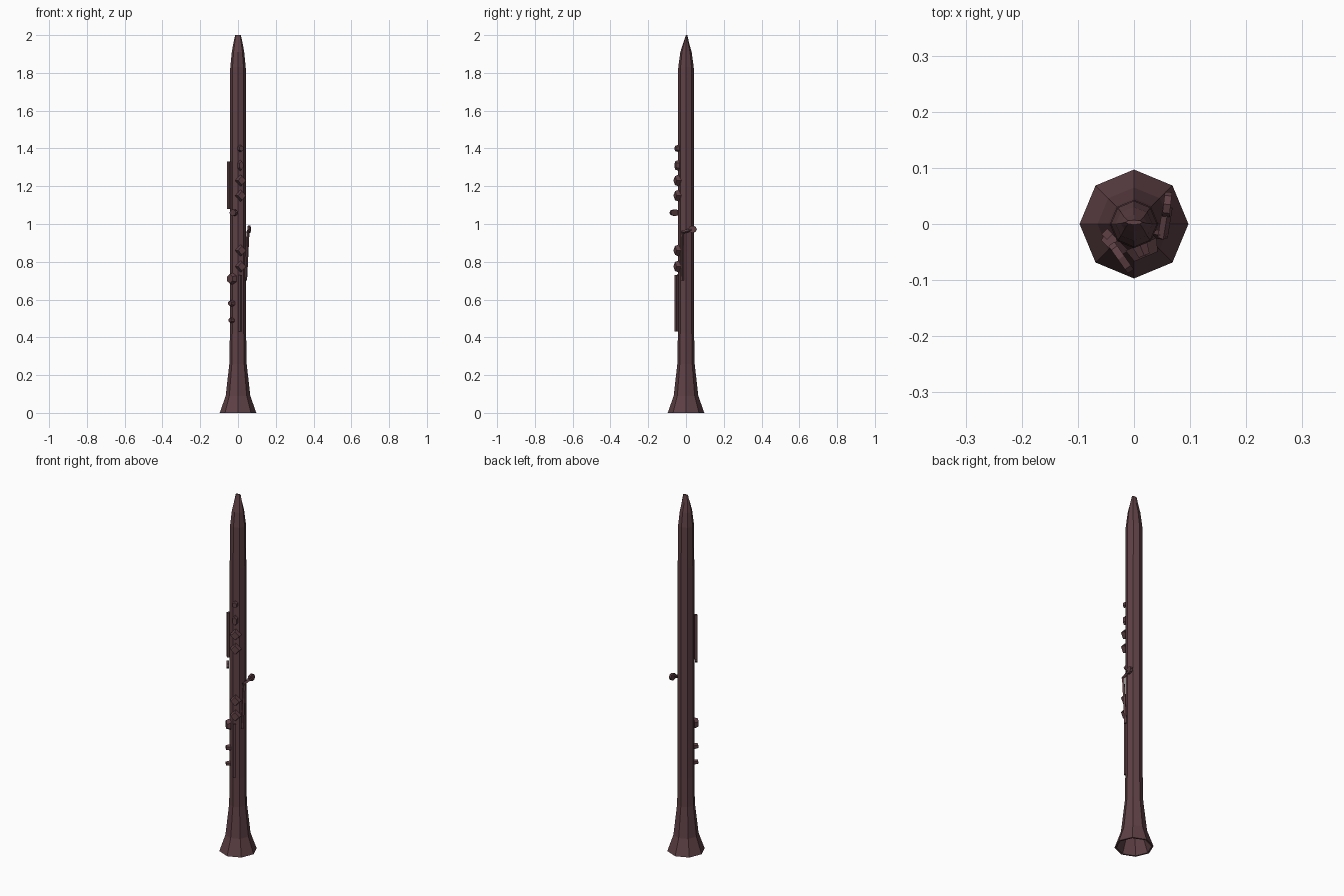
import bpy, bmesh, math
from mathutils import Matrix, Vector

cube = bpy.data.objects.get("Cube")
if cube:
    bpy.data.objects.remove(cube, do_unlink=True)

wood = bpy.data.materials.new("dark_red_wood")
wood.use_nodes = True
colour = (0.112, 0.052, 0.06, 1)
wood.diffuse_color = colour
wood.node_tree.nodes["Principled BSDF"].inputs["Base Color"].default_value = colour


def add_object(name, bm):
    bmesh.ops.recalc_face_normals(bm, faces=bm.faces)
    mesh = bpy.data.meshes.new(name)
    bm.to_mesh(mesh)
    bm.free()
    mesh.materials.append(wood)
    obj = bpy.data.objects.new(name, mesh)
    bpy.context.collection.objects.link(obj)
    return obj


def loft(name, rings, sides=8):
    """Join elliptical rings given as (z, x radius, y radius, y offset)."""
    bm = bmesh.new()
    loops = []
    for z, rx, ry, oy in rings:
        angles = [math.tau * i / sides for i in range(sides)]
        loops.append([bm.verts.new((rx * math.cos(a), ry * math.sin(a) + oy, z)) for a in angles])
    for low, high in zip(loops, loops[1:]):
        for i in range(sides):
            j = (i + 1) % sides
            bm.faces.new((low[i], low[j], high[j], high[i]))
    bm.faces.new(loops[0])
    bm.faces.new(loops[-1])
    return add_object(name, bm)


def key(name, x, y, z, heading, half_width, half_height, depth, sides, taper=0.75):
    """Faceted pad whose axis points outward along the heading in degrees."""
    bm = bmesh.new()
    bmesh.ops.create_cone(bm, cap_ends=True, segments=sides, radius1=1, radius2=taper, depth=depth)
    a = math.radians(heading)
    out = Vector((math.cos(a), math.sin(a), 0))
    side = Vector((-out.y, out.x, 0))
    basis = Matrix((side * half_width, Vector((0, 0, half_height)), out)).transposed()
    bm.transform(Matrix.Translation((x, y, z)) @ basis.to_4x4())
    return add_object(name, bm)


def rod(name, start, end, radius, sides=4):
    a, b = Vector(start), Vector(end)
    bm = bmesh.new()
    bmesh.ops.create_cone(bm, cap_ends=True, segments=sides, radius1=radius,
                          radius2=radius, depth=(b - a).length)
    turn = Vector((0, 0, 1)).rotation_difference(b - a).to_matrix().to_4x4()
    bm.transform(Matrix.Translation((a + b) / 2) @ turn)
    return add_object(name, bm)


# Body with hollow flared bell, from the inside of the bell round to the top
profile = [(0.25, 0.03), (0.09, 0.055), (0, 0.088), (0, 0.097), (0.09, 0.065),
           (0.26, 0.046), (0.42, 0.043), (1.6, 0.043), (1.83, 0.041)]
loft("body_and_bell", [(z, r, r, 0) for z, r in profile])

# Mouthpiece narrowing to a flat reed tip
loft("mouthpiece", [(1.83, 0.041, 0.041, 0), (1.91, 0.033, 0.03, 0),
                    (1.96, 0.024, 0.015, 0.001), (2, 0.015, 0.004, 0.003)])

# Finger pads down the front
for i, z in enumerate((1.23, 1.15, 0.86, 0.775)):
    key(f"finger_pad_{i + 1}", 0.017, -0.047, z, -67.5, 0.03, 0.032, 0.024, 4)
key("upper_pad", 0.014, -0.046, 1.31, -67.5, 0.016, 0.03, 0.022, 6)
key("top_pad", 0.014, -0.046, 1.4, -67.5, 0.016, 0.02, 0.022, 6)

# Side pads on the lower joint
for i, (z, r) in enumerate(((0.71, 0.032), (0.58, 0.018), (0.49, 0.015))):
    key(f"side_pad_{i + 1}", -0.036, -0.036, z, -135, r, r, 0.022, 6)

# Rods and the finger levers they carry
rod("lower_rod", (0.012, -0.05, 0.43), (0.012, -0.05, 0.73), 0.01)
rod("upper_rod", (-0.048, -0.018, 1.08), (-0.048, -0.018, 1.33), 0.01)
key("front_lever", -0.023, -0.06, 1.06, 215, 0.03, 0.018, 0.013, 8, 1)
rod("long_lever_rod", (0.04, -0.018, 0.7), (0.053, -0.02, 0.96), 0.008)
rod("long_lever_arm", (0.051, -0.025, 0.955), (0.06, 0.03, 0.97), 0.009)
key("long_lever_touch", 0.059, 0.035, 0.972, -7, 0.022, 0.019, 0.013, 8, 1)
